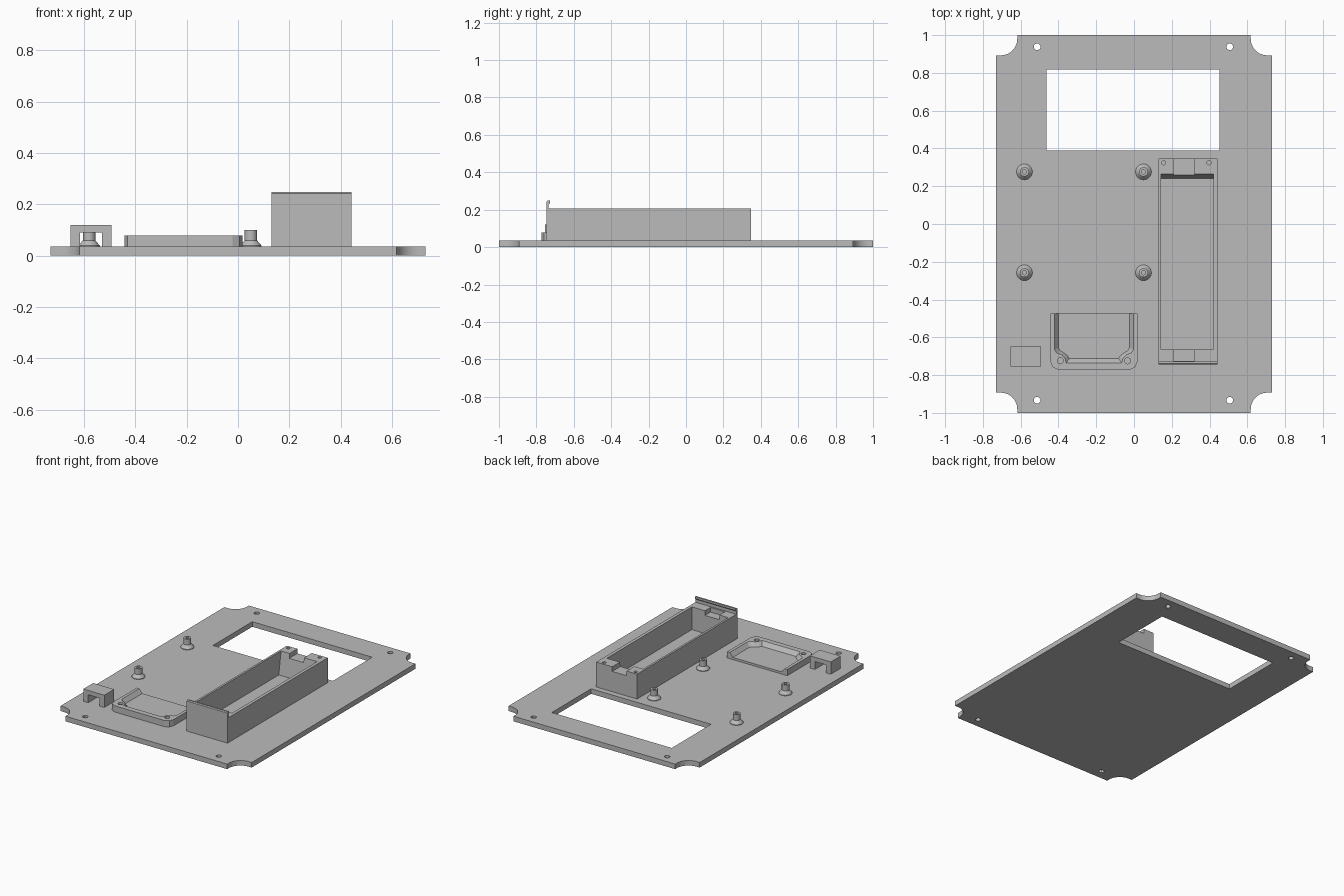
import bpy, bmesh, math
from mathutils import Vector

if "Cube" in bpy.data.objects:
    bpy.data.objects.remove(bpy.data.objects["Cube"])

grey = bpy.data.materials.new("plain_grey")
grey.diffuse_color = (0.5, 0.5, 0.5, 1)
grey.use_nodes = True
grey.node_tree.nodes["Principled BSDF"].inputs["Base Color"].default_value = grey.diffuse_color
T = 0.035  # plate thickness


def finish(name, bm):
    bmesh.ops.recalc_face_normals(bm, faces=bm.faces)
    me = bpy.data.meshes.new(name)
    bm.to_mesh(me)
    bm.free()
    me.materials.append(grey)
    ob = bpy.data.objects.new(name, me)
    bpy.context.collection.objects.link(ob)
    return ob


def extrude(name, pts, vec):
    bm = bmesh.new()
    f = bm.faces.new([bm.verts.new(p) for p in pts])
    r = bmesh.ops.extrude_face_region(bm, geom=[f])
    bmesh.ops.translate(bm, vec=Vector(vec),
                        verts=[g for g in r["geom"] if isinstance(g, bmesh.types.BMVert)])
    return finish(name, bm)


def box(name, x0, x1, y0, y1, z0, z1):
    return extrude(name, [(x0, y0, z0), (x1, y0, z0), (x1, y1, z0), (x0, y1, z0)], (0, 0, z1 - z0))


def rod(name, x, y, r, z0, z1, n=24):
    pts = [(x + r * math.cos(2 * math.pi * (i + .5) / n),
            y + r * math.sin(2 * math.pi * (i + .5) / n), z0) for i in range(n)]
    return extrude(name, pts, (0, 0, z1 - z0))


def cut(ob, cutters):
    for c in cutters:
        m = ob.modifiers.new("cut", 'BOOLEAN')
        m.object, m.operation, m.solver = c, 'DIFFERENCE', 'EXACT'
    dg = bpy.context.evaluated_depsgraph_get()
    me = bpy.data.meshes.new_from_object(ob.evaluated_get(dg))
    ob.modifiers.clear()
    ob.data = me
    for c in cutters:
        bpy.data.objects.remove(c)


def smooth(ob):
    bpy.ops.object.select_all(action='DESELECT')
    ob.select_set(True)
    bpy.context.view_layer.objects.active = ob
    bpy.ops.object.shade_smooth_by_angle(angle=math.radians(30))


# base plate outline with concave scooped corners
outline = []
for sx, sy in ((1, 1), (-1, 1), (-1, -1), (1, -1)):
    corner = [(0.73, 0.893), (0.705, 0.893)]
    corner += [(0.705 - 0.087 * math.sin(a), 0.98 - 0.087 * math.cos(a))
               for a in [math.pi / 2 * i / 12 for i in range(1, 13)]]
    corner.append((0.618, 1))
    if sx * sy < 0:
        corner.reverse()
    outline += [(sx * x, sy * y, 0) for x, y in corner]
plate = extrude("base_plate", outline, (0, 0, T))
cut(plate, [box("window_cutter", -0.463, 0.453, 0.388, 0.817, -0.1, 0.1)] +
    [rod("hole_cutter", x, y, 0.018, -0.1, 0.1, 12) for x in (-0.513, 0.507) for y in (-0.933, 0.938)])
smooth(plate)

# four flared screw posts with blind holes
profile = [(0.042, T - 0.005), (0.042, T + 0.004), (0.024, 0.06), (0.024, 0.1),
           (0.011, 0.1), (0.011, 0.04), (0, 0.04)]
for x in (-0.58, 0.05):
    for y in (-0.258, 0.276):
        bm = bmesh.new()
        vs = [bm.verts.new((x + r, y, z)) for r, z in profile]
        es = [bm.edges.new(p) for p in zip(vs, vs[1:])]
        bmesh.ops.spin(bm, geom=vs + es, cent=(x, y, 0), axis=(0, 0, 1),
                       angle=2 * math.pi, steps=32)
        bmesh.ops.remove_doubles(bm, verts=bm.verts, dist=1e-4)
        smooth(finish("screw_post", bm))

# cable bridge
bridge = [(-0.653, T), (-0.653, 0.12), (-0.493, 0.12), (-0.493, T),
          (-0.53, T), (-0.53, 0.09), (-0.616, 0.09), (-0.616, T)]
extrude("cable_bridge", [(x, -0.755, z) for x, z in bridge], (0, 0.107, 0))

# open-backed tray: U-shaped rim with sloped inner wall around screw bosses
cx, back, rim, floor = -0.212, -0.474, 0.078, 0.05
outer = [(0.23, back), (0.23, -0.66), (0.23, -0.73), (0.218, -0.758), (0.19, -0.772), (0.15, -0.772)]
inner = [(0.209, back), (0.209, -0.665), (0.198, -0.682), (0.17, -0.693), (0.153, -0.712), (0.147, -0.735)]
lower = [(0.187, back), (0.187, -0.655), (0.18, -0.67), (0.16, -0.682), (0.142, -0.695), (0.13, -0.712)]
bm = bmesh.new()


def row(half, z):
    full = [(-x, y) for x, y in half] + [(x, y) for x, y in reversed(half)]
    return [bm.verts.new((cx + x, y, z)) for x, y in full]


rows = [row(outer, T), row(outer, rim), row(inner, rim), row(lower, floor)]
for a, b in zip(rows, rows[1:]):
    for i in range(len(a) - 1):
        bm.faces.new((a[i], a[i + 1], b[i + 1], b[i]))
bm.faces.new(rows[3])
bm.faces.new(rows[0])
bm.faces.new([r[0] for r in rows] + [r[-1] for r in reversed(rows)])
tray = finish("tray", bm)
cut(tray, [rod("boss_cutter", cx + s * 0.178, -0.724, 0.016, 0.045, 0.2) for s in (-1, 1)])

# battery box with end blocks, notches and screw holes
x0, x1, y0, y1, top = 0.13, 0.442, -0.745, 0.348, 0.207
holder = box("battery_box", x0, x1, y0, y1, T, top)
cavity = [(-0.664, 0.05), (0.24, 0.05), (0.27, 0.25), (-0.664, 0.25)]
cut(holder, [extrude("cavity_cutter", [(x0 + 0.014, y, z) for y, z in cavity], (0.276, 0, 0)),
             box("back_notch_cutter", 0.21, 0.32, 0.2, 0.4, 0.175, 0.3),
             box("front_notch_cutter", 0.21, 0.32, -0.724, -0.6, 0.175, 0.3)] +
    [rod("screw_cutter", x, 0.324, 0.011, 0.12, 0.3, 16) for x in (0.157, 0.397)])

# raised front lip with a small hooked top
lip = [(y0, top - 0.001), (y0, 0.243), (y0 + 0.006, 0.248), (y0 + 0.018, 0.248),
       (y0 + 0.018, 0.235), (y0 + 0.011, 0.228), (y0 + 0.011, top - 0.001)]
extrude("front_lip", [(x0, y, z) for y, z in lip], (x1 - x0, 0, 0))
